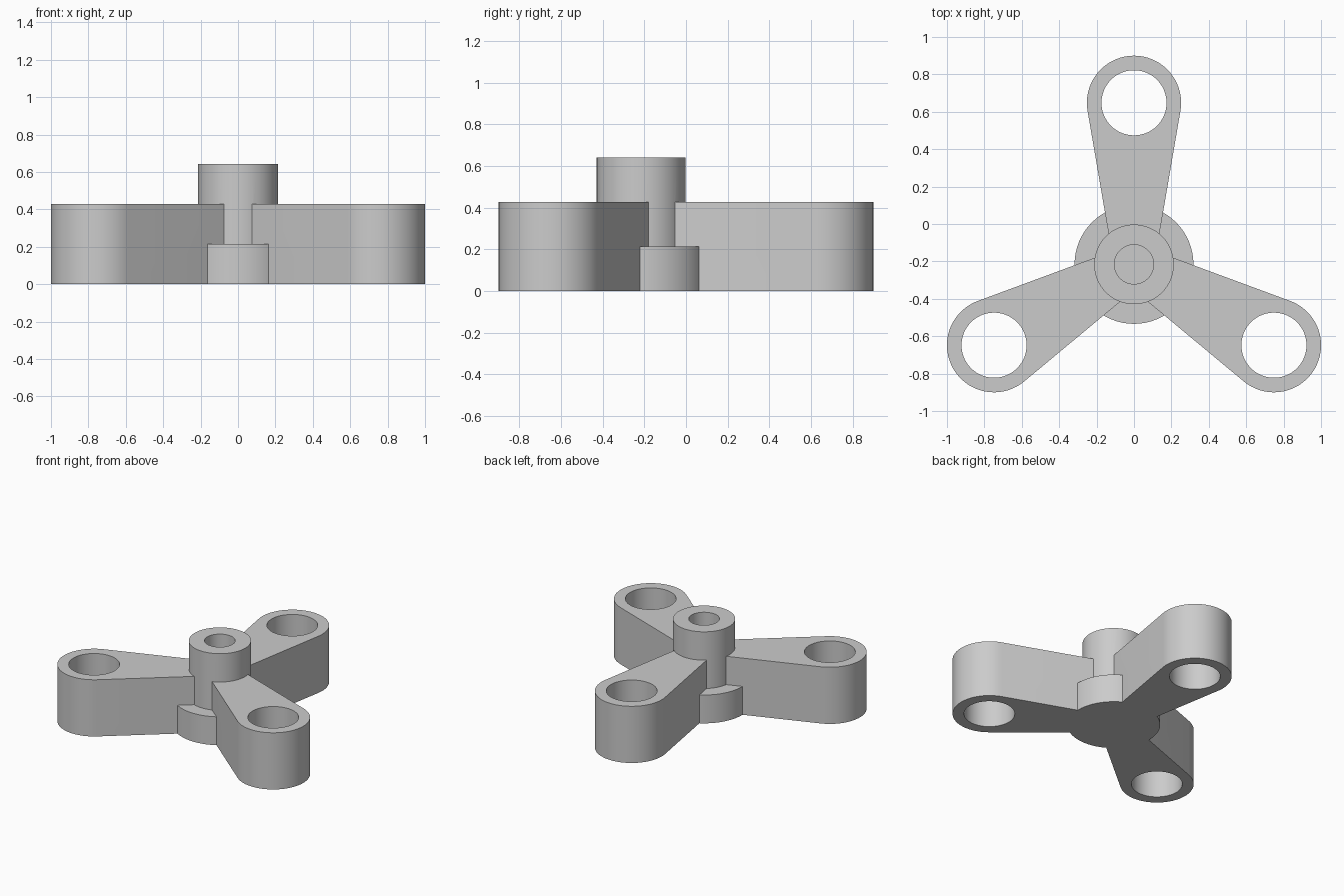
import bpy
import bmesh
import math
from mathutils import Matrix, Vector

UNIT = 0.214                 # height of one step: base, arm and hub are 1, 2 and 3 steps
HUB_Y = -0.216
ARM_LENGTH = 0.864
ROOT_R, TIP_R, BORE_R = 0.106, 0.252, 0.174
ARM_START = 0.15             # arms begin inside the hub wall
SEGMENTS = 64

cube = bpy.data.objects.get("Cube")
if cube:
    bpy.data.objects.remove(cube, do_unlink=True)

grey = bpy.data.materials.new("plain_grey")
grey.use_nodes = True
colour = (0.6, 0.6, 0.6, 1.0)
grey.diffuse_color = colour
grey.node_tree.nodes["Principled BSDF"].inputs["Base Color"].default_value = colour


def make_object(name, bm):
    bmesh.ops.recalc_face_normals(bm, faces=bm.faces[:])
    mesh = bpy.data.meshes.new(name)
    bm.to_mesh(mesh)
    bm.free()
    mesh.materials.append(grey)
    obj = bpy.data.objects.new(name, mesh)
    bpy.context.collection.objects.link(obj)
    return obj


def add_loop(bm, points):
    verts = [bm.verts.new((x, y, 0)) for x, y in points]
    return [bm.edges.new((a, b)) for a, b in zip(verts, verts[1:] + verts[:1])]


def arc(radius, start, end, steps):
    return [(radius * math.cos(start + (end - start) * i / steps),
             ARM_LENGTH + radius * math.sin(start + (end - start) * i / steps))
            for i in range(steps + 1)]


def make_hub():
    # Stepped hub with a blind socket, turned from a half profile
    profile = [(0, 0), (0.318, 0), (0.318, UNIT), (0.213, UNIT),
               (0.213, 3 * UNIT), (0.105, 3 * UNIT), (0.105, 2 * UNIT), (0, 2 * UNIT)]
    bm = bmesh.new()
    verts = [bm.verts.new((x, 0, z)) for x, z in profile]
    edges = [bm.edges.new(pair) for pair in zip(verts, verts[1:])]
    bmesh.ops.spin(bm, geom=verts + edges, cent=(0, 0, 0), axis=(0, 0, 1),
                   angle=math.tau, steps=SEGMENTS)
    bmesh.ops.remove_doubles(bm, verts=bm.verts[:], dist=1e-4)
    bm.transform(Matrix.Translation((0, HUB_Y, 0)))
    return make_object("hub", bm)


def make_arm(name, angle):
    # Tapered arm, tangent to its round tip, with a through bore
    taper = math.asin((TIP_R - ROOT_R) / ARM_LENGTH)
    half = ROOT_R / math.cos(taper) + ARM_START * math.tan(taper)
    bm = bmesh.new()
    outline = [(-half, ARM_START), (half, ARM_START)]
    outline += arc(TIP_R, -taper, math.pi + taper, SEGMENTS // 2 + 4)
    edges = add_loop(bm, outline)
    edges += add_loop(bm, arc(BORE_R, 0, math.tau, SEGMENTS)[:-1])
    bmesh.ops.triangle_fill(bm, edges=edges, use_beauty=True, normal=(0, 0, 1))
    raised = bmesh.ops.extrude_face_region(bm, geom=bm.faces[:])
    bmesh.ops.translate(bm, vec=Vector((0, 0, 2 * UNIT)),
                        verts=[v for v in raised["geom"] if isinstance(v, bmesh.types.BMVert)])
    bm.transform(Matrix.Translation((0, HUB_Y, 0)) @ Matrix.Rotation(angle, 4, "Z"))
    return make_object(name, bm)


# Hub and three evenly spaced arms, fused into one solid
bracket = make_hub()
arms = [make_arm(name, math.tau * i / 3)
        for i, name in enumerate(("back_arm", "right_arm", "left_arm"))]
bpy.context.view_layer.objects.active = bracket
bracket.select_set(True)
for arm in arms:
    fuse = bracket.modifiers.new("fuse_" + arm.name, "BOOLEAN")
    fuse.operation = "UNION"
    fuse.solver = "EXACT"
    fuse.object = arm
    bpy.ops.object.modifier_apply(modifier=fuse.name)
    bpy.data.objects.remove(arm, do_unlink=True)
bracket.name = "three_arm_bracket"

bpy.ops.object.select_all(action="DESELECT")
bracket.select_set(True)
bpy.ops.object.shade_smooth_by_angle(angle=math.radians(30))
